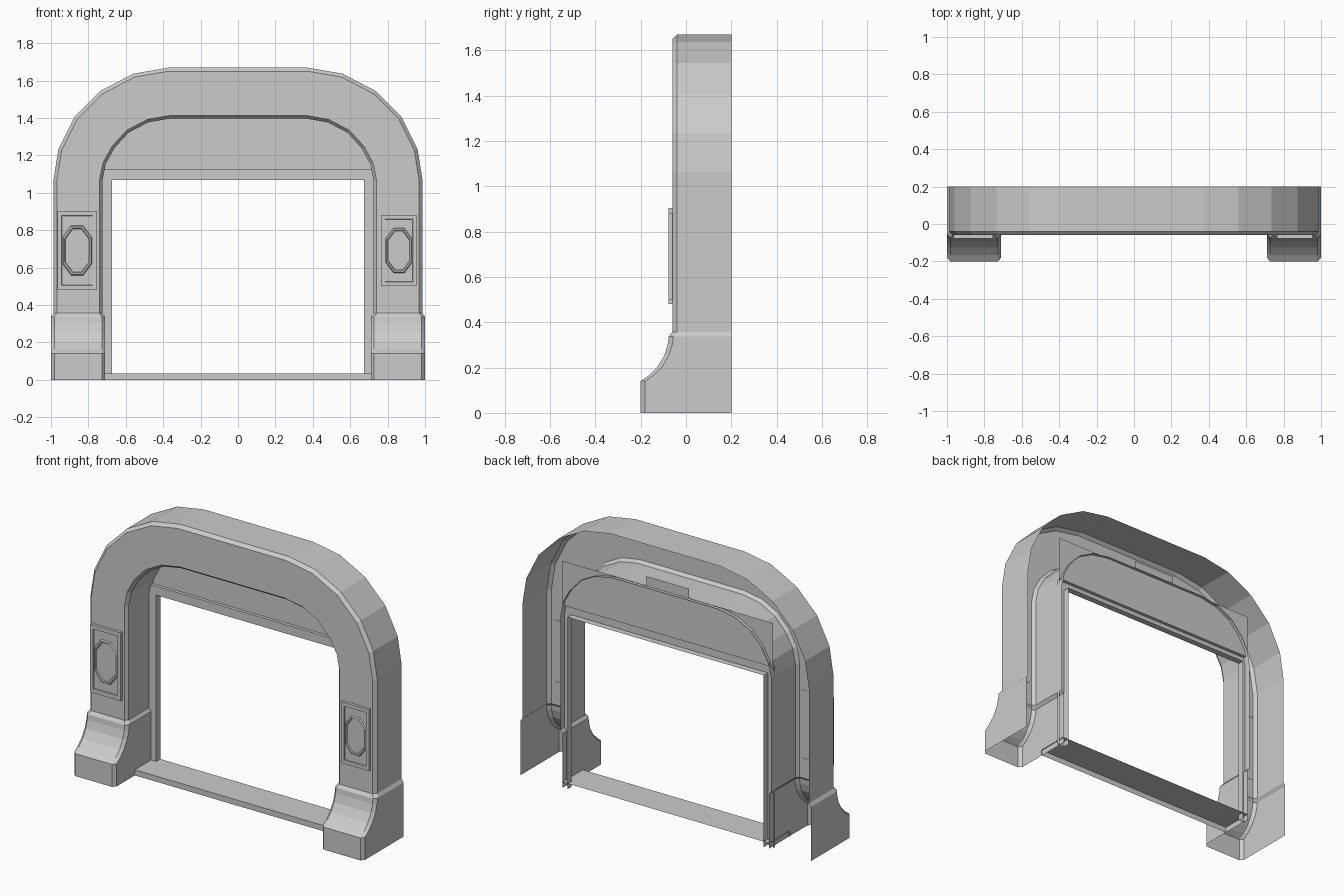
import bpy

if "Cube" in bpy.data.objects:
    bpy.data.objects.remove(bpy.data.objects["Cube"])

def make(name, verts, faces):
    me = bpy.data.meshes.new(name)
    me.from_pydata(verts, [], faces)
    me.update()
    ob = bpy.data.objects.new(name, me)
    bpy.context.collection.objects.link(ob)
    return ob

def loft(name, rows, closed=False, cap=False):
    """Skin equal-length rows of points; closed joins each row end to start."""
    n = len(rows[0])
    verts = [p for r in rows for p in r]
    faces = []
    for i in range(len(rows) - 1):
        for j in range(n if closed else n - 1):
            k = (j + 1) % n
            faces.append((i*n + j, i*n + k, (i+1)*n + k, (i+1)*n + j))
    if cap:
        faces.append(tuple(range((len(rows)-1)*n, len(rows)*n)))
    return make(name, verts, faces)

BACK, FRONT = 0.2, -0.06

# Arch shell: paired outer and inner outline points, right half then mirrored
outer = [(.987, .355), (.987, 1.065), (.96, 1.235), (.875, 1.405),
         (.735, 1.545), (.56, 1.637), (.375, 1.669)]
inner = [(.725, .355), (.725, 1.065), (.707, 1.155), (.66, 1.24),
         (.585, 1.322), (.48, 1.377), (.36, 1.398)]
outer += [(-x, z) for x, z in reversed(outer)]
inner += [(-x, z) for x, z in reversed(inner)]
rows = []
for o, i in zip(outer, inner):
    def at(t, y):
        return (o[0] + (i[0]-o[0])*t, y, o[1] + (i[1]-o[1])*t)
    rows.append([at(0, BACK), at(0, -.04), at(.07, FRONT),
                 at(.94, FRONT), at(1, -.04), at(1, BACK)])
loft("arch_shell", rows)

# Flared feet, open at the back and underneath
flare = [(-.2, 0), (-.2, .14), (-.165, .165), (-.125, .205),
         (-.095, .255), (-.08, .305), (-.076, .337)]
for side, s in (("left", -1), ("right", 1)):
    rows = []
    for y, z in flare + [(FRONT, .357)]:
        top = z > .35
        xo, xi = (.987, .725) if top else (1.0, .71)
        c = .02
        rows.append([(s*xo, BACK, z), (s*xo, y + c, z), (s*(xo-.018), y, z),
                     (s*(xi+.018), y, z), (s*xi, y + c, z), (s*xi, BACK, z)])
    loft(side + "_foot", rows)

# Stepped frame around the opening
path_out = [(-.725, 0), (-.725, 1.125), (.725, 1.125), (.725, 0)]
path_in = [(-.675, 0), (-.675, 1.07), (.675, 1.07), (.675, 0)]
loft("opening_frame", [[(a[0], .18, a[1]), (a[0], .16, a[1]),
                        (b[0], .16, b[1]), (b[0], BACK, b[1])]
                       for a, b in zip(path_out, path_in)])

# Panel over the opening, with a centre tab above the soffit
panel = [(-.725, 1.125), (.725, 1.125), (.725, 1.4), (.145, 1.4),
         (.145, 1.46), (-.145, 1.46), (-.145, 1.4), (-.725, 1.4)]
make("head_panel", [(x, .18, z) for x, z in panel], [tuple(range(8))])

# Sill: front lip and top surface
loft("sill", [[(x, 0, 0), (x, 0, .035), (x, BACK, .035)] for x in (-.715, .715)])

# Leg plaques: raised border, shallow recess and an eight-sided raised ring
def rect(cx, cz, w, h, y):
    return [(cx + a*w, y, cz + b*h) for a, b in ((-1, -1), (1, -1), (1, 1), (-1, 1))]

def octagon(cx, cz, w, h, c, y):
    pts = [(w, h-c), (w-c*.75, h), (-w+c*.75, h), (-w, h-c),
           (-w, -h+c), (-w+c*.75, -h), (w-c*.75, -h), (w, -h+c)]
    return [(cx + a, y, cz + b) for a, b in pts]

for side, cx, k in (("left", -.86, 1.0), ("right", .86, .9)):
    cz = .692
    loft(side + "_plaque", [rect(cx, cz, .105*k, .212*k, -.058),
                            rect(cx, cz, .105*k, .212*k, -.077),
                            rect(cx, cz, .083*k, .186*k, -.077),
                            rect(cx, cz, .081*k, .184*k, -.07)], True, True)
    loft(side + "_plaque_ring", [octagon(cx, cz, .079*k, .133*k, .062*k, -.07),
                                 octagon(cx, cz, .074*k, .128*k, .06*k, -.078),
                                 octagon(cx, cz, .067*k, .120*k, .057*k, -.078),
                                 octagon(cx, cz, .063*k, .116*k, .055*k, -.072)],
         True, True)
